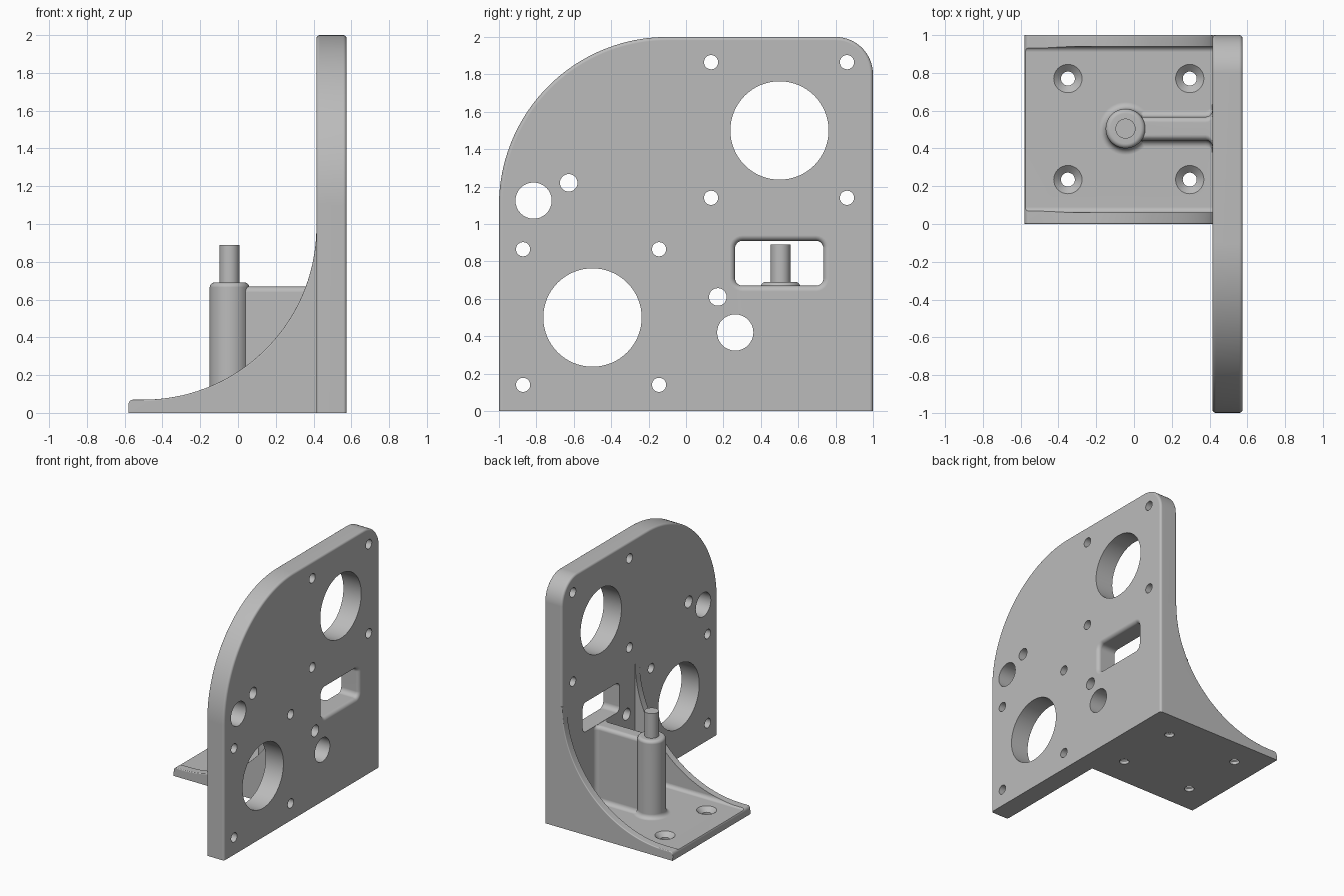
import bpy, bmesh, math
from math import sin, cos, pi

if "Cube" in bpy.data.objects:
    bpy.data.objects.remove(bpy.data.objects["Cube"])

grey = bpy.data.materials.new("plain_grey")
grey.diffuse_color = (0.5, 0.5, 0.5, 1)
grey.use_nodes = True
grey.node_tree.nodes["Principled BSDF"].inputs["Base Color"].default_value = grey.diffuse_color


def arc(cx, cy, r, a0, a1, n):
    """Points on an arc, angles in degrees."""
    out = []
    for i in range(n + 1):
        a = math.radians(a0 + (a1 - a0) * i / n)
        out.append((cx + r * cos(a), cy + r * sin(a)))
    return out


def loft(name, rings, bevel_rule=None, bevel=0.015):
    """Closed solid skinned through rings of equal point count."""
    bm = bmesh.new()
    vs = [[bm.verts.new(p) for p in ring] for ring in rings]
    n = len(vs[0])
    bm.faces.new(vs[0])
    bm.faces.new(vs[-1])
    for a, b in zip(vs, vs[1:]):
        for i in range(n):
            j = (i + 1) % n
            bm.faces.new((a[i], a[j], b[j], b[i]))
    bmesh.ops.recalc_face_normals(bm, faces=bm.faces[:])
    if bevel_rule:
        edges = [e for e in bm.edges if bevel_rule(e.verts[0].co, e.verts[1].co)]
        bmesh.ops.bevel(bm, geom=edges, offset=bevel, segments=4, profile=0.5,
                        affect='EDGES', clamp_overlap=True)
        bmesh.ops.recalc_face_normals(bm, faces=bm.faces[:])
    me = bpy.data.meshes.new(name)
    bm.to_mesh(me)
    bm.free()
    ob = bpy.data.objects.new(name, me)
    bpy.context.collection.objects.link(ob)
    me.materials.append(grey)
    return ob


def along_x(pts, x):
    return [(x, y, z) for y, z in pts]


def turned(name, x, y, profile, n=48):
    """Solid of revolution about a vertical axis from (radius, z) pairs."""
    return loft(name, [[(px, py, z) for px, py in arc(x, y, r, 0, 360 * (n - 1) / n, n - 1)]
                       for r, z in profile])


def combine(target, other, op):
    m = target.modifiers.new("bool", 'BOOLEAN')
    m.operation, m.solver, m.object = op, 'EXACT', other
    bpy.context.view_layer.objects.active = target
    bpy.ops.object.modifier_apply(modifier=m.name)
    bpy.data.objects.remove(other)


XB, XF = 0.415, 0.575    # back and front faces of the upright plate

# Upright plate with one large and one small rounded corner
outline = ([(-1, 0), (1, 0)] + arc(0.8, 1.8, 0.2, 0, 90, 14)
           + arc(-0.1, 1.1, 0.9, 90, 180, 40))
bracket = loft("angle_bracket", [along_x(outline, XB), along_x(outline, XF)],
               lambda a, b: abs(a.x - b.x) < 1e-5 and a.z + b.z > 1e-4, 0.018)

# Foot with curved side gussets, hollowed between them
side = ([(0.5, 0), (-0.58, 0)] + arc(-0.555, 0.045, 0.025, 180, 90, 5)
        + arc(-0.5, 0.985, 0.915, -90, 0, 40) + [(0.5, 0.985)])
foot = loft("foot", [[(x, y, z) for x, z in side] for y in (0, 1)],
            lambda a, b: abs(a.y - b.y) < 1e-5 and min(a.z, b.z) > 0.04
            and max(a.x, b.x) < 0.42, 0.015)
hollow = (arc(0.09, 0.09, 0.03, 180, 270, 6) + arc(0.91, 0.09, 0.03, 270, 360, 6)
          + [(0.94, 1.2), (0.06, 1.2)])
combine(foot, loft("foot_hollow", [along_x(hollow, -0.7), along_x(hollow, 0.6)]),
        'DIFFERENCE')
combine(bracket, foot, 'UNION')

# Web joining the post to the plate, filleted at floor and plate
PX, PY = -0.045, 0.505


def web_section(flare):
    w = 0.062 + flare
    half = ([(w + 0.035, 0.03)] + arc(w + 0.035, 0.095, 0.035, 270, 180, 5)
            + arc(w - 0.03, 0.638, 0.03, 0, 90, 5))
    return [(PY + y, z) for y, z in half] + [(PY - y, z) for y, z in reversed(half)]


flares = [(PX, 0), (XB - 0.035, 0)]
flares += [(XB - 0.035 + 0.035 * sin(t), 0.035 * (1 - cos(t)))
           for t in (pi / 8, pi / 4, 3 * pi / 8, pi / 2)] + [(0.45, 0.035)]
web = loft("web", [along_x(web_section(f), x) for x, f in flares])
combine(bracket, web, 'UNION')

# Round post with stepped pin
post = turned("post", PX, PY,
              [(0.14, 0.03)] + arc(0.14, 0.095, 0.035, 270, 180, 5)
              + arc(0.08, 0.665, 0.025, 0, 90, 5)
              + [(0.053, 0.69), (0.053, 0.89)])
combine(bracket, post, 'UNION')

# Round holes through the plate: (y, z, radius)
holes = [(0.5, 1.5, 0.263), (-0.5, 0.5, 0.263)]
for cy, cz in ((0.4975, 1.5025), (-0.5075, 0.5025)):
    holes += [(cy + sy * 0.3635, cz + sz * 0.3625, 0.038)
              for sy in (-1, 1) for sz in (-1, 1)]
holes += [(-0.815, 1.125, 0.097), (-0.627, 1.22, 0.047),
          (0.263, 0.42, 0.097), (0.17, 0.61, 0.047)]
for y, z, r in holes:
    n = 64 if r > 0.2 else 32
    ring = arc(y, z, r, 0, 360 * (n - 1) / n, n - 1)
    combine(bracket, loft("hole", [along_x(ring, XB - 0.015), along_x(ring, 0.62)]),
            'DIFFERENCE')


# Rounded window, flared on its outer side
def window_ring(grow):
    pts = []
    for cy, cz, a in ((0.695, 0.87, 0), (0.302, 0.87, 90),
                      (0.302, 0.71, 180), (0.695, 0.71, 270)):
        pts += arc(cy, cz, 0.04 + grow, a, a + 90, 6)
    return pts


R = 0.03
steps = [(XB - 0.015, 0)] + [(XF - R + R * sin(i * pi / 10), R * (1 - cos(i * pi / 10)))
                             for i in range(6)] + [(0.62, R)]
combine(bracket, loft("window", [along_x(window_ring(g), x) for x, g in steps]),
        'DIFFERENCE')

# Countersunk screw holes in the foot
for x in (-0.35, 0.295):
    for y in (0.235, 0.77):
        combine(bracket, turned("screw_hole", x, y,
                                [(0.037, -0.05), (0.037, 0.025), (0.075, 0.06), (0.075, 0.1)], 32),
                'DIFFERENCE')

# Smooth shading with crisp edges
bpy.ops.object.select_all(action='DESELECT')
bracket.select_set(True)
bpy.context.view_layer.objects.active = bracket
bpy.ops.object.shade_smooth_by_angle(angle=math.radians(32))
wn = bracket.modifiers.new("even_normals", 'WEIGHTED_NORMAL')
wn.keep_sharp = True
